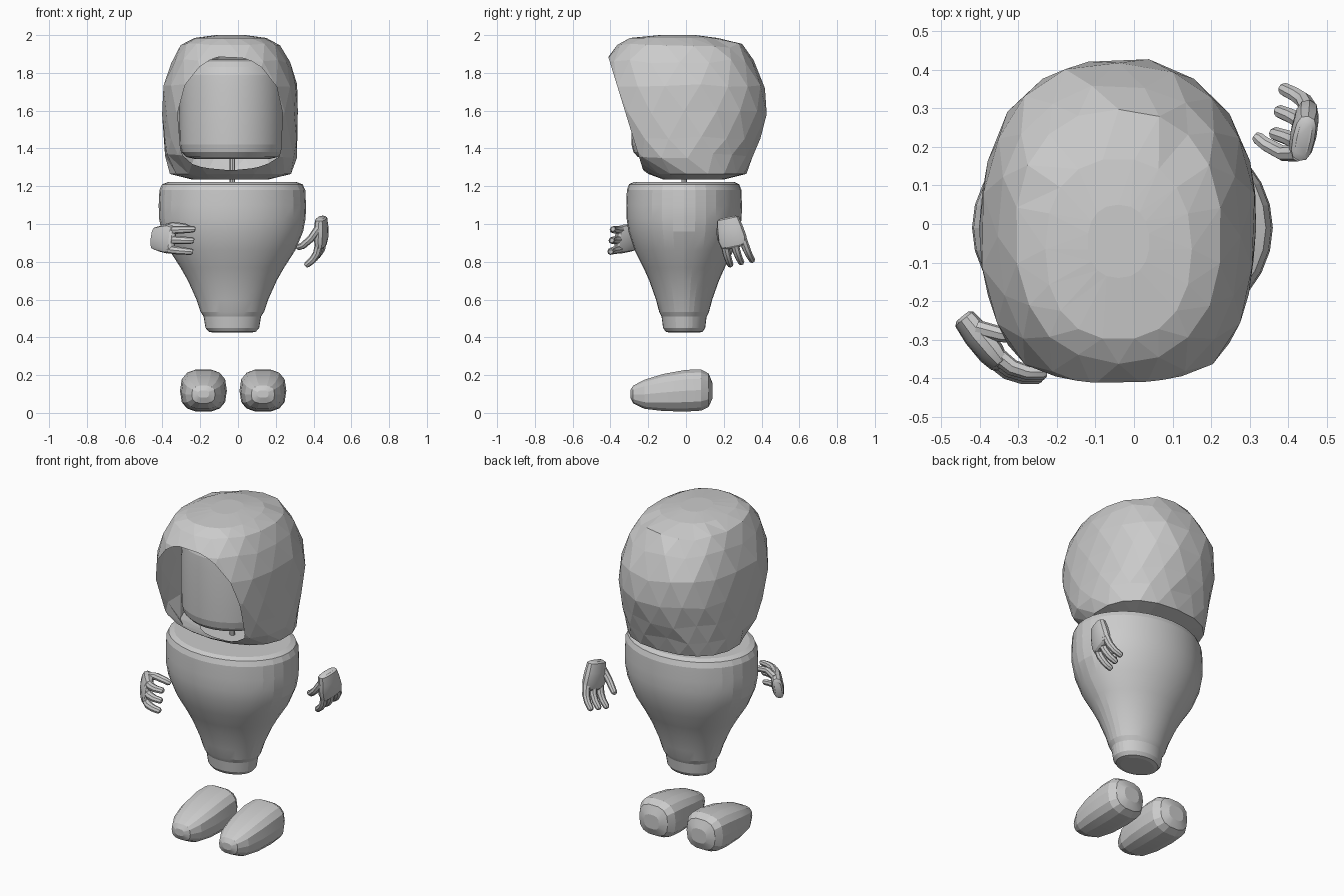
import bpy, bmesh, math, random
from mathutils import Vector, Matrix

if "Cube" in bpy.data.objects:
    bpy.data.objects.remove(bpy.data.objects["Cube"])

random.seed(4)
grey = bpy.data.materials.new("plain_grey")
grey.diffuse_color = (0.6, 0.6, 0.6, 1)
grey.use_nodes = True
grey.node_tree.nodes["Principled BSDF"].inputs["Base Color"].default_value = grey.diffuse_color


def loft(bm, rings, caps=True):
    """Skin a list of point rings, closing both ends."""
    vs = [[bm.verts.new(p) for p in r] for r in rings]
    n = len(vs[0])
    for a, b in zip(vs, vs[1:]):
        for i in range(n):
            j = (i + 1) % n
            bm.faces.new((a[i], a[j], b[j], b[i]))
    if caps:
        bm.faces.new(vs[0])
        bm.faces.new(vs[-1])


def finish(bm, name, smooth=None):
    bmesh.ops.recalc_face_normals(bm, faces=bm.faces)
    me = bpy.data.meshes.new(name)
    bm.to_mesh(me)
    bm.free()
    me.materials.append(grey)
    ob = bpy.data.objects.new(name, me)
    bpy.context.collection.objects.link(ob)
    if smooth:
        bpy.context.view_layer.objects.active = ob
        ob.select_set(True)
        bpy.ops.object.shade_smooth_by_angle(angle=math.radians(smooth))
        ob.select_set(False)
    return ob


def oval(n, rx, ry, power=2.0, turn=0.0):
    """Superellipse points as (u, v) pairs."""
    pts = []
    for i in range(n):
        a = 2 * math.pi * (i + turn) / n
        c, s = math.cos(a), math.sin(a)
        pts.append((math.copysign(abs(c) ** (2 / power), c) * rx,
                    math.copysign(abs(s) ** (2 / power), s) * ry))
    return pts


def turned(name, cx, cy, profile, ratio, n, smooth=None):
    """Upright oval solid from (half width, height) pairs."""
    bm = bmesh.new()
    loft(bm, [[(cx + u, cy + v, z) for u, v in oval(n, r, r * ratio)] for r, z in profile])
    return finish(bm, name, smooth)


# Body, head and neck
turned("body", -0.03, -0.01, [
    (0.10, 0.425), (0.125, 0.43), (0.142, 0.45), (0.152, 0.51), (0.168, 0.535),
    (0.19, 0.60), (0.235, 0.70), (0.275, 0.77), (0.333, 0.86), (0.375, 0.96),
    (0.388, 1.03), (0.39, 1.10), (0.386, 1.18), (0.372, 1.21), (0.34, 1.222)],
    0.785, 32, 12)
turned("head", -0.03, -0.01, [
    (0.20, 1.345), (0.245, 1.355), (0.268, 1.38), (0.278, 1.42), (0.28, 1.50),
    (0.28, 1.72), (0.275, 1.79), (0.26, 1.83), (0.23, 1.86), (0.18, 1.87)],
    1.0, 32, 12)
turned("neck", -0.03, -0.01, [(0.015, 1.20), (0.015, 1.36)], 1.0, 8)

# Faceted hood: (height, half width, front, back), then sliced open at the front
levels = [(1.235, 0.20, -0.12, 0.20), (1.265, 0.325, -0.20, 0.32),
          (1.36, 0.35, -0.34, 0.355), (1.46, 0.355, -0.40, 0.39),
          (1.59, 0.36, -0.45, 0.43), (1.73, 0.355, -0.455, 0.42),
          (1.86, 0.315, -0.425, 0.36), (1.945, 0.265, -0.36, 0.30),
          (1.985, 0.19, -0.30, 0.17), (2.0, 0.08, -0.14, 0.05)]
bm = bmesh.new()
rings = []
for k, (z, hx, y0, y1) in enumerate(levels):
    j = 0.012 if 1 < k < 8 else 0.0
    rings.append([(-0.04 + u * (1 + random.uniform(-j, j)),
                   (y0 + y1) / 2 + v * (1 + random.uniform(-j, j)),
                   z + random.uniform(-j, j))
                  for u, v in oval(18, hx, (y1 - y0) / 2, 2.3, 0.5 * (k % 2))])
loft(bm, rings)
bmesh.ops.delete(bm, geom=[f for f in bm.faces if all(v.co.z < 1.24 for v in f.verts)],
                 context='FACES')
bmesh.ops.triangulate(bm, faces=bm.faces)
bmesh.ops.recalc_face_normals(bm, faces=bm.faces)
bmesh.ops.bisect_plane(bm, geom=bm.verts[:] + bm.edges[:] + bm.faces[:],
                       plane_co=(0, -0.25, 1.36), plane_no=(0, -0.52, -0.16),
                       clear_outer=True)
finish(bm, "hood")

# Feet: (y, half width, bottom, top)
foot = [(-0.295, 0.03, 0.08, 0.12), (-0.28, 0.062, 0.05, 0.145),
        (-0.22, 0.095, 0.02, 0.177), (-0.12, 0.117, 0.008, 0.208),
        (0.0, 0.124, 0.005, 0.23), (0.08, 0.12, 0.01, 0.232),
        (0.12, 0.095, 0.03, 0.21), (0.14, 0.05, 0.075, 0.16)]
for name, cx in (("right_foot", -0.183), ("left_foot", 0.132)):
    bm = bmesh.new()
    loft(bm, [[(cx + u, y, (lo + hi) / 2 + v) for u, v in oval(14, w, (hi - lo) / 2, 2.7)]
              for y, w, lo, hi in foot])
    finish(bm, name, 15)


def finger(bm, path, r):
    """Tapered tube through the given points with a rounded tip."""
    pts = [Vector(p) for p in path]
    pts.append(pts[-1] + (pts[-1] - pts[-2]).normalized() * 0.01)
    rings = []
    for i, p in enumerate(pts):
        d = (pts[min(i + 1, len(pts) - 1)] - pts[max(i - 1, 0)]).normalized()
        side = Vector((0, 1, 0)) - d * d.y
        side.normalize()
        up = d.cross(side)
        s = 0.5 * r if i == len(pts) - 1 else r * (1 - 0.08 * i)
        rings.append([p + side * u + up * v for u, v in oval(8, s, s)])
    loft(bm, rings)


def hand(name, origin, along, spread, back):
    """Palm, three fingers and a thumb, set into the given axes."""
    bm = bmesh.new()
    palm = [(0.0, 0.045, 0.018), (0.008, 0.06, 0.028), (0.06, 0.07, 0.034),
            (0.12, 0.078, 0.032), (0.155, 0.07, 0.024), (0.165, 0.05, 0.014)]
    loft(bm, [[(x, u, v) for u, v in oval(12, w, t, 2.8)] for x, w, t in palm])
    for y in (-0.046, 0.004, 0.054):
        finger(bm, [(0.13, y, 0), (0.185, y * 1.1, -0.012), (0.22, y * 1.15, -0.035),
                    (0.245, y * 1.2, -0.065)], 0.023)
    finger(bm, [(0.05, -0.05, -0.005), (0.10, -0.07, -0.04), (0.14, -0.065, -0.085),
                (0.15, -0.055, -0.11)], 0.022)
    m = Matrix([Vector(v).normalized() for v in (along, spread, back)]).transposed()
    bmesh.ops.transform(bm, matrix=Matrix.Translation(origin) @ m.to_4x4(), verts=bm.verts)
    finish(bm, name, 30)


hand("left_hand", (0.44, 0.22, 1.035), (0, 0.22, -0.97), (0.2, 0.95, 0.2), (0.97, -0.2, 0))
hand("right_hand", (-0.445, -0.24, 0.925), (0.62, -0.78, -0.03), (-0.1, -0.1, -1), (-0.78, -0.62, 0))
